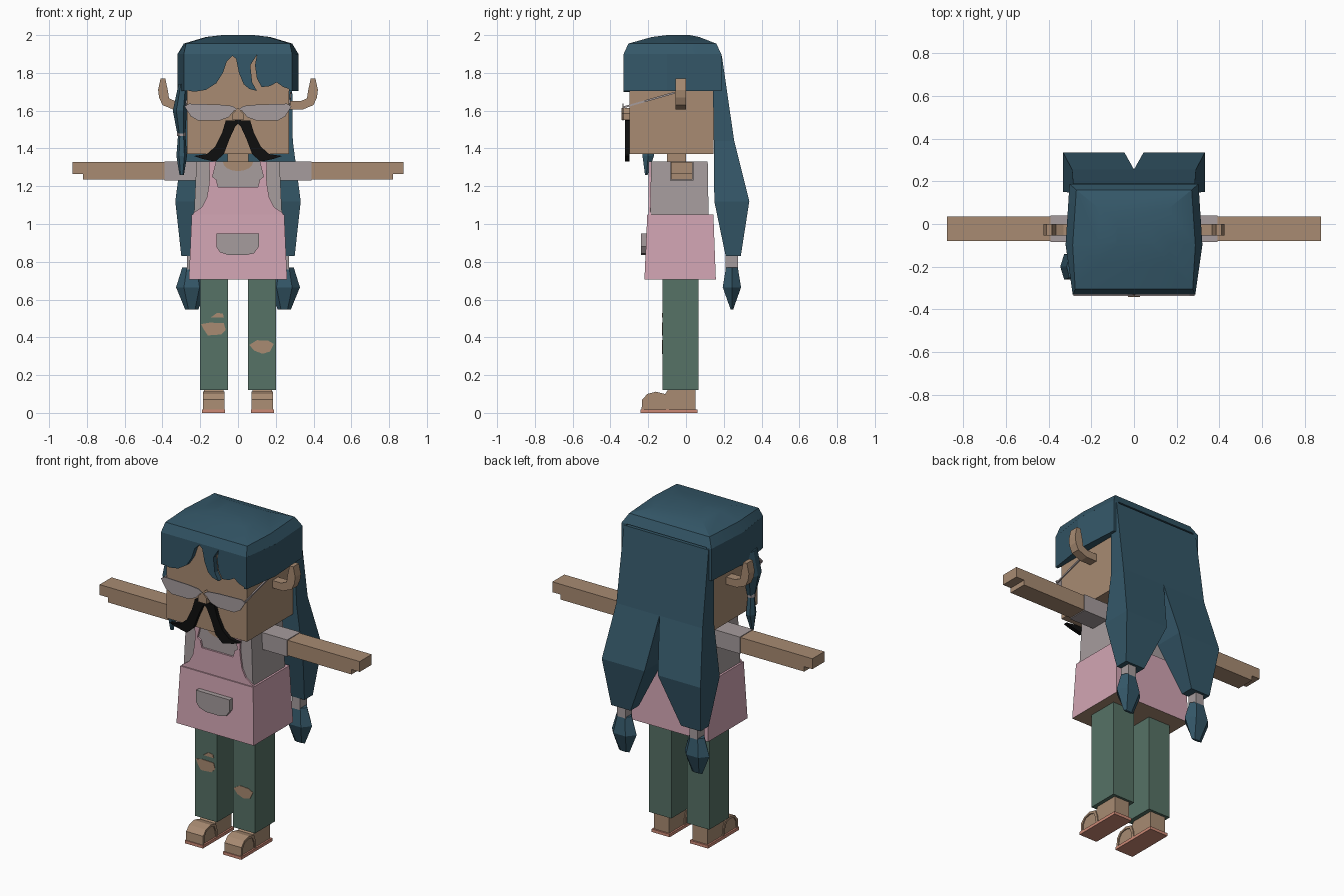
import bpy, bmesh, math
from mathutils import Vector

if "Cube" in bpy.data.objects:
    bpy.data.objects.remove(bpy.data.objects["Cube"], do_unlink=True)


def material(name, hex_code):
    """Flat material from an sRGB hex code."""
    rgb = [int(hex_code[i:i + 2], 16) / 255 for i in (0, 2, 4)]
    col = [c / 12.92 if c < 0.04 else ((c + 0.055) / 1.055) ** 2.4 for c in rgb] + [1]
    m = bpy.data.materials.new(name)
    m.use_nodes = True
    m.diffuse_color = col
    bsdf = m.node_tree.nodes["Principled BSDF"]
    bsdf.inputs["Base Color"].default_value = col
    bsdf.inputs["Roughness"].default_value = 0.8
    return m


SKIN = material("skin_tan", "A88B72")
HAIR = material("hair_teal", "345768")
PINK = material("apron_pink", "D2A5B3")
GREY = material("cloth_grey", "A69C9D")
GREEN = material("trouser_green", "567266")
SOLE = material("sole_salmon", "CD8A76")
BLACK = material("moustache_black", "0E0E0E")


def loft(name, rings, *mats):
    """Skin a stack of equal-length point rings and cap both ends."""
    bm = bmesh.new()
    rows = [[bm.verts.new(p) for p in r] for r in rings]
    n = len(rows[0])
    for a, b in zip(rows, rows[1:]):
        for i in range(n):
            j = (i + 1) % n
            bm.faces.new((a[i], a[j], b[j], b[i]))
    bm.faces.new(rows[0])
    bm.faces.new(rows[-1])
    bmesh.ops.recalc_face_normals(bm, faces=bm.faces)
    me = bpy.data.meshes.new(name)
    bm.to_mesh(me)
    bm.free()
    ob = bpy.data.objects.new(name, me)
    bpy.context.collection.objects.link(ob)
    for m in mats:
        me.materials.append(m)
    return ob


def rect(x0, x1, y0, y1, z, s=1):
    return [(s * x0, y0, z), (s * x1, y0, z), (s * x1, y1, z), (s * x0, y1, z)]


def box(name, x0, x1, y0, y1, z0, z1, mat, s=1):
    return loft(name, [rect(x0, x1, y0, y1, z, s) for z in (z0, z1)], mat)


def plate(name, pts, y0, y1, mat, s=1):
    """Front-facing outline (x, z) extruded along y."""
    return loft(name, [[(s * x, y, z) for x, z in pts] for y in (y0, y1)], mat)


def ellipse(cx, cy, rx, ry, z, n=6):
    return [(cx + rx * math.cos(math.tau * i / n), cy + ry * math.sin(math.tau * i / n), z)
            for i in range(n)]


def smooth(ob, angle):
    bpy.ops.object.select_all(action='DESELECT')
    ob.select_set(True)
    bpy.context.view_layer.objects.active = ob
    bpy.ops.object.shade_smooth_by_angle(angle=math.radians(angle))


# Head, neck and torso
box("head", -.27, .27, -.30, .145, 1.37, 1.92, SKIN)
box("neck", -.055, .055, -.10, .0, 1.30, 1.38, SKIN)
loft("shirt", [rect(-.235, .235, -.19, .12, 1.0), rect(-.22, .22, -.185, .115, 1.33)], GREY)
plate("neckline", [(.08 * math.cos(a), 1.33 - .05 * math.sin(a))
                   for a in [math.pi * i / 8 for i in range(9)]], -.191, -.184, SKIN)

# Apron: skirt with a skin-coloured underside, bib with straps, pocket
skirt = loft("apron_skirt", [rect(-.26, .26, -.22, .158, .705),
                             rect(-.245, .245, -.205, .145, 1.05)], PINK, SKIN)
for f in skirt.data.polygons:
    f.material_index = int(f.normal.z < -.9)
half = [(.0, 1.195), (.105, 1.195), (.115, 1.235), (.135, 1.25), (.115, 1.33), (.155, 1.33),
        (.15, 1.25), (.155, 1.2), (.165, 1.14), (.19, 1.09), (.235, 1.06), (.243, 1.04)]
plate("apron_bib", half + [(-x, z) for x, z in half[:0:-1]], -.198, -.186, PINK)
plate("apron_pocket", [(-.115, .95), (.11, .95), (.11, .88), (.085, .845), (.04, .835),
                       (-.05, .835), (-.095, .85), (-.115, .88)], -.238, -.20, GREY)

# Paired limbs, feet, ears and face pieces
for s, side in ((1, "left"), (-1, "right")):
    box(side + "_sleeve", .215, .39, -.085, .04, 1.23, 1.332, GREY, s)
    box(side + "_arm", .38, .82, -.08, .035, 1.235, 1.328, SKIN, s)
    box(side + "_fingers", .82, .875, -.08, .035, 1.265, 1.328, SKIN, s)
    box(side + "_leg", .053, .202, -.125, .065, .12, .72, GREEN, s)

    box(side + "_sole", .068, .19, -.24, .06, 0, .018, SOLE, s)
    side_view = [(.05, .018), (.05, .13), (-.09, .13), (-.11, .10), (-.17, .1),
                 (-.205, .085), (-.225, .06), (-.23, .018)]
    loft(side + "_foot", [[(s * x, y, z) for y, z in side_view] for x in (.078, .18)], SKIN)
    strap = [(-.235, .018), (-.232, .07), (-.205, .1), (-.16, .112), (-.11, .1), (-.095, .06),
             (-.09, .018), (-.105, .018), (-.11, .055), (-.125, .088), (-.16, .098),
             (-.2, .088), (-.218, .06), (-.222, .018)]
    loft(side + "_sandal_strap", [[(s * x, y, z) for y, z in strap] for x in (.072, .186)], SKIN)

    plate(side + "_ear", [(.265, 1.605), (.34, 1.605), (.40, 1.63), (.418, 1.67), (.423, 1.71),
                          (.41, 1.77), (.385, 1.77), (.372, 1.71), (.365, 1.665),
                          (.33, 1.65), (.265, 1.65)], -.055, .0, SKIN, s)

    plate(side + "_lens", [(.0, 1.605), (.03, 1.625), (.1, 1.632), (.26, 1.637), (.283, 1.622),
                           (.25, 1.57), (.21, 1.547), (.10, 1.547), (.05, 1.565), (.02, 1.6)],
          -.337, -.331, GREY, s)
    loft(side + "_temple", [[(s * (x + dx), y, z + dz) for dx, dz in
                             ((0, 0), (.007, 0), (.007, .01), (0, .01))]
                            for x, y, z in ((.268, -.334, 1.612), (.275, -.06, 1.69))], GREY)
    plate(side + "_moustache", [(0, 1.55), (.065, 1.547), (.085, 1.48), (.12, 1.41),
                                (.165, 1.37), (.235, 1.36), (.19, 1.345), (.12, 1.33),
                                (.075, 1.37), (.045, 1.45), (.015, 1.515), (0, 1.53)],
          -.322, -.298, BLACK, s)

    # Long back lock with tie and tuft
    loft(side + "_back_lock", [rect(0, .285, .14, .19, 1.89, s), rect(0, .29, .147, .255, 1.44, s),
                               rect(.045, .332, .15, .335, 1.12, s),
                               rect(.17, .30, .21, .29, .83, s)], HAIR)
    c = s * .245
    box(side + "_hair_tie", .215, .27, .21, .275, .76, .84, GREY, s)
    loft(side + "_hair_tuft", [ellipse(c, .243, rx, ry, z) for rx, ry, z in
                               ((.035, .008, .548), (.083, .056, .665), (.05, .036, .77))], HAIR)

    # Hair over the temples
    loft(side + "_side_hair", [[(s * x, y, z) for x, y in
                                ((.27, -.33), (.287, -.33), (.32, -.1), (.302, .187), (.27, .187))]
                               for z in (1.705, 1.9)], HAIR)

# Nose
plate("nose", [(-.028, 1.55), (.028, 1.55), (.028, 1.585), (0, 1.615), (-.028, 1.585)],
      -.342, -.295, SKIN)

# Domed hair cap: each ring is front width, middle width, back width, front y, back y, height
cap = []
for wf, wm, wb, y0, y1, z in ((.287, .32, .302, -.33, .187, 1.9),
                              (.275, .287, .27, -.305, .16, 1.955),
                              (.16, .17, .16, -.18, .07, 1.99),
                              (.08, .085, .08, -.1, .02, 2.0)):
    right = [(wf, y0, z), (wm, (y0 * .45 + y1 * .55) - .05, z), (wb, y1, z)]
    cap.append(right + [(-x, y, h) for x, y, h in reversed(right)])
smooth(loft("hair_cap", cap, HAIR), 25)

# Fringe with a parting and a thin slit
plate("fringe", [(-.285, 1.9), (-.285, 1.71), (-.23, 1.70), (-.17, 1.71), (-.115, 1.745),
                 (-.08, 1.80), (-.06, 1.86), (-.03, 1.89), (-.01, 1.875), (.005, 1.80),
                 (.03, 1.74), (.06, 1.715), (.1, 1.705), (.075, 1.75), (.065, 1.84), (.1, 1.895),
                 (.09, 1.84), (.1, 1.77), (.125, 1.725), (.17, 1.73), (.205, 1.75),
                 (.24, 1.725), (.285, 1.71), (.285, 1.9)], -.33, -.298, HAIR)

# Small braid hanging by the right temple
loft("side_braid", [ellipse(x, y, rx, ry, z) for x, y, rx, ry, z in
                    ((-.29, -.2, .025, .06, 1.74), (-.308, -.2, .037, .07, 1.6),
                     (-.3, -.2, .022, .03, 1.48))], HAIR)
loft("side_braid_tie", [ellipse(-.3, -.2, .024, .026, z) for z in (1.465, 1.485)], GREY)
loft("side_braid_tip", [ellipse(-.298, y, rx, ry, z) for y, rx, ry, z in
                        ((-.2, .02, .022, 1.465), (-.2, .028, .035, 1.36),
                         (-.21, .012, .008, 1.26))], HAIR)

# Torn knees
plate("right_knee_tear", [(-.195, .47), (-.15, .478), (-.075, .475), (-.065, .44), (-.09, .415),
                          (-.16, .41), (-.18, .44)], -.128, -.12, SKIN)
plate("right_small_tear", [(-.145, .505), (-.11, .53), (-.08, .525), (-.075, .505)],
      -.128, -.12, SKIN)
plate("left_knee_tear", [(.06, .36), (.1, .385), (.16, .382), (.19, .365), (.17, .325),
                         (.13, .313), (.085, .33)], -.128, -.12, SKIN)
